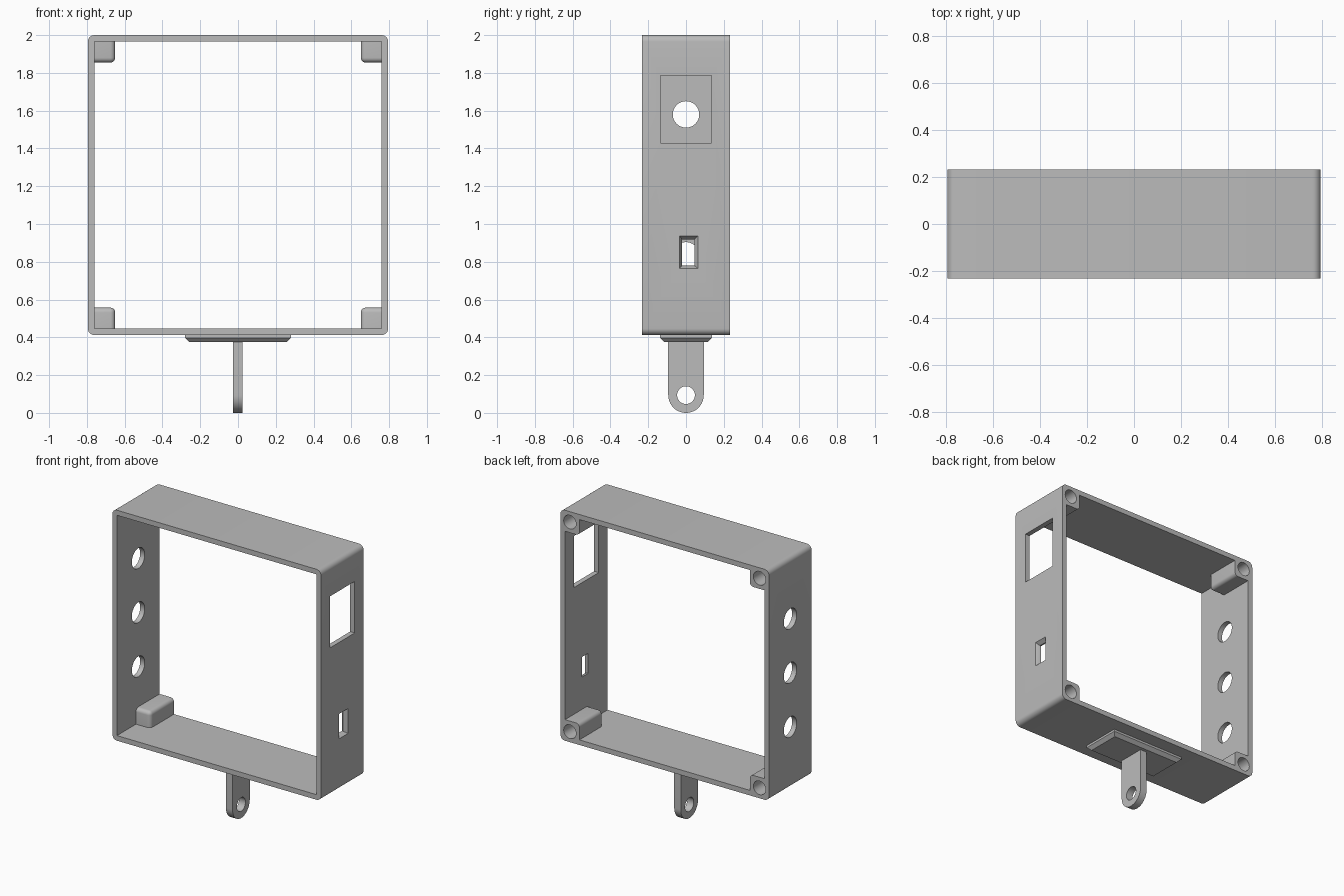
import bpy, bmesh, math
from mathutils import Vector

old = bpy.data.objects.get("Cube")
if old:
    bpy.data.objects.remove(old, do_unlink=True)

grey = bpy.data.materials.new("plain grey")
grey.use_nodes = True
grey.diffuse_color = (0.5, 0.5, 0.5, 1)
grey.node_tree.nodes["Principled BSDF"].inputs["Base Color"].default_value = grey.diffuse_color


def make(name, bm):
    bmesh.ops.recalc_face_normals(bm, faces=bm.faces)
    mesh = bpy.data.meshes.new(name)
    bm.to_mesh(mesh)
    bm.free()
    mesh.materials.append(grey)
    obj = bpy.data.objects.new(name, mesh)
    bpy.context.collection.objects.link(obj)
    return obj


def loft(name, start, end):
    """Solid between two matching outlines."""
    bm = bmesh.new()
    a = [bm.verts.new(p) for p in start]
    b = [bm.verts.new(p) for p in end]
    bm.faces.new(a)
    bm.faces.new(b)
    for i in range(len(a)):
        j = (i + 1) % len(a)
        bm.faces.new((a[i], a[j], b[j], b[i]))
    return make(name, bm)


def box(name, x, y, z, round_edges=None, radius=0.03):
    """Box from ranges; round_edges picks edges by midpoint and direction."""
    bm = bmesh.new()
    bmesh.ops.create_cube(bm, size=1)
    for v in bm.verts:
        v.co = Vector([r[0] if c < 0 else r[1] for c, r in zip(v.co, (x, y, z))])
    if round_edges:
        edges = [e for e in bm.edges if round_edges(
            (e.verts[0].co + e.verts[1].co) / 2, e.verts[1].co - e.verts[0].co)]
        bmesh.ops.bevel(bm, geom=edges, offset=radius, segments=6,
                        affect='EDGES', profile=0.5)
    return make(name, bm)


def cylinder(name, axis, centre, radius, half):
    """Cylinder along the x (0) or y (1) axis."""
    ends = []
    for side in (-half, half):
        ring = []
        for i in range(40):
            t = math.tau * i / 40
            p = Vector(centre)
            p[axis] += side
            p[1 - axis] += radius * math.cos(t)
            p.z += radius * math.sin(t)
            ring.append(p)
        ends.append(ring)
    return loft(name, *ends)


def boolean(obj, others, operation):
    bpy.context.view_layer.objects.active = obj
    for other in others:
        mod = obj.modifiers.new(operation.lower(), 'BOOLEAN')
        mod.operation, mod.object, mod.solver = operation, other, 'EXACT'
        bpy.ops.object.modifier_apply(modifier=mod.name)
        bpy.data.objects.remove(other, do_unlink=True)


def smooth(obj):
    bpy.ops.object.select_all(action='DESELECT')
    obj.select_set(True)
    bpy.context.view_layer.objects.active = obj
    bpy.ops.object.shade_smooth_by_angle(angle=math.radians(30))


# Open frame with rounded outer corners
W, D, BOTTOM, TOP, WALL = 0.795, 0.232, 0.412, 2.0, 0.035
frame = box("frame", (-W, W), (-D, D), (BOTTOM, TOP),
            lambda m, d: abs(d.y) > 0.1, 0.035)
boolean(frame, [box("opening", (-W + WALL, W - WALL), (-1, 1),
                    (BOTTOM + WALL, TOP - WALL))], 'DIFFERENCE')

# Corner screw posts with rounded inner edges, drilled from the back
posts, drills = [], []
for sx in (-1, 1):
    for z, sz in ((BOTTOM, -1), (TOP, 1)):
        inner_x, outer_x = sx * 0.65, sx * (W - 0.015)
        inner_z, outer_z = z - sz * 0.145, z - sz * 0.015

        def exposed(m, d):
            on_x, on_z = abs(m.x - inner_x) < 1e-4, abs(m.z - inner_z) < 1e-4
            front = m.y < -0.01
            return on_x + on_z + front >= 2

        posts.append(box("post", sorted((inner_x, outer_x)), (-0.025, D),
                         sorted((inner_z, outer_z)), exposed, 0.026))
        drills.append(cylinder("drill", 1, (sx * 0.723, D, z - sz * 0.072), 0.047, 0.2))
boolean(frame, posts, 'UNION')

# Round ports on one side wall
ports = [cylinder("port", 0, (-W, 0, z), 0.07, 0.1) for z in (1.58, 1.207, 0.834)]

# Large window and small tapered window on the other wall
window = box("window", (W - 0.1, W + 0.1), (-0.135, 0.135), (1.43, 1.785))


def rect(x, y0, y1, z0, z1):
    return [(x, y0, z0), (x, y1, z0), (x, y1, z1), (x, y0, z1)]


slot_taper = loft("slot_taper", rect(W + 0.01, -0.04, 0.07, 0.76, 0.945),
                  rect(W - 0.025, -0.02, 0.045, 0.78, 0.918))
slot = box("slot", (W - 0.1, W), (-0.02, 0.045), (0.78, 0.918))
boolean(frame, drills + ports + [window, slot_taper, slot], 'DIFFERENCE')
smooth(frame)

# Mounting plate with a chamfered lower rim
plate = box("mounting_plate", (-0.28, 0.28), (-0.138, 0.138), (0.375, BOTTOM + 0.005))
bm = bmesh.new()
bm.from_mesh(plate.data)
rim = [e for e in bm.edges if all(v.co.z < 0.38 for v in e.verts)]
bmesh.ops.bevel(bm, geom=rim, offset=0.022, segments=1, affect='EDGES')
bm.to_mesh(plate.data)
bm.free()

# Hanging tab with a rounded end and an eyelet
R = 0.094
arc = [(R * math.cos(t), R + R * math.sin(t))
       for t in (math.pi + math.pi * i / 24 for i in range(25))]
outline = [(-R, 0.38)] + arc + [(R, 0.38)]
tab = loft("hanging_tab", *[[(x, y, z) for y, z in outline] for x in (-0.026, 0.024)])
boolean(tab, [cylinder("eyelet", 0, (0, 0, R), 0.047, 0.1)], 'DIFFERENCE')
smooth(tab)
